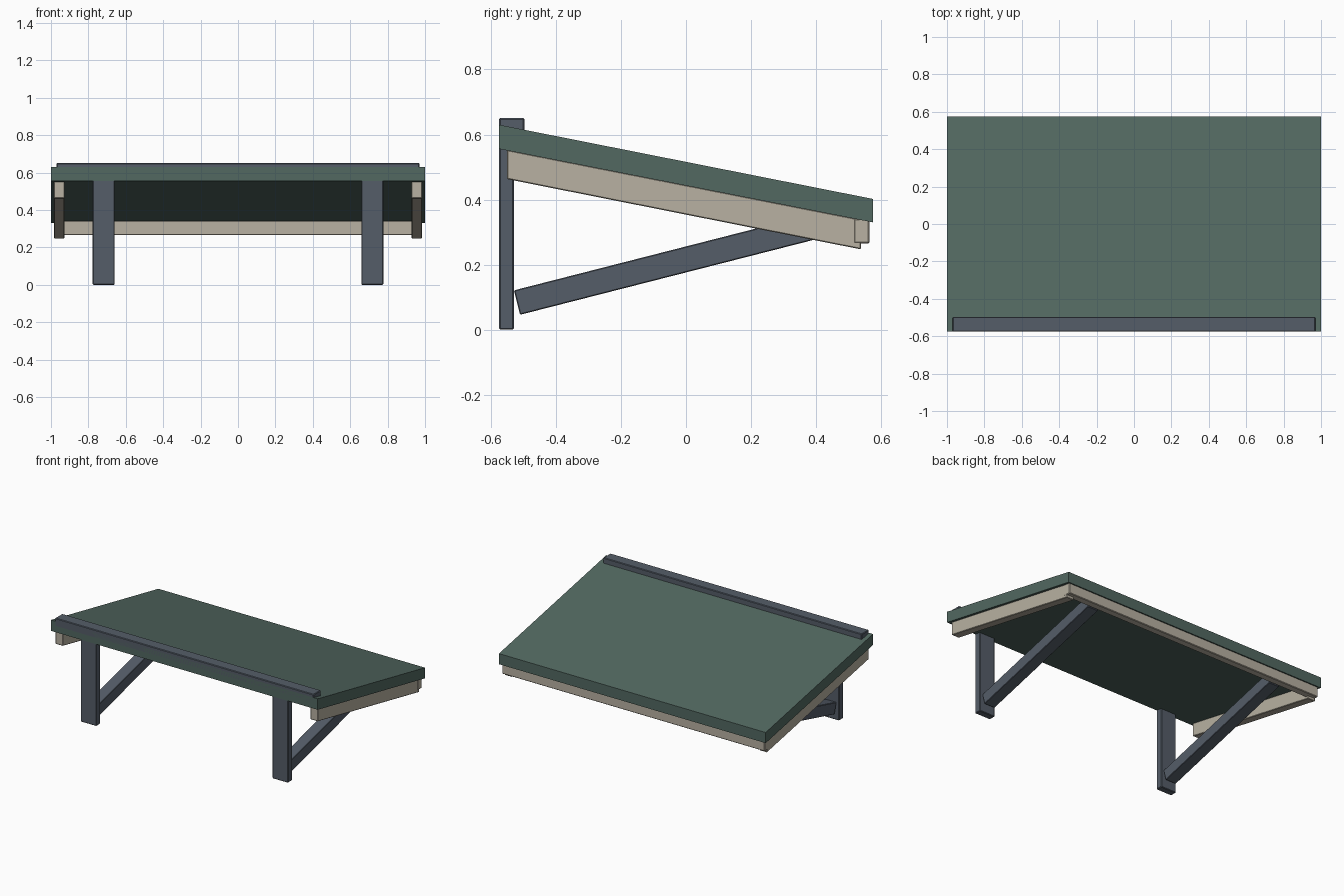
import bpy, bmesh

if "Cube" in bpy.data.objects:
    bpy.data.objects.remove(bpy.data.objects["Cube"])


def material(name, rgb):
    m = bpy.data.materials.new(name)
    m.diffuse_color = (*rgb, 1)
    m.use_nodes = True
    m.node_tree.nodes["Principled BSDF"].inputs["Base Color"].default_value = m.diffuse_color
    return m


GREEN = material("green_panel", (0.085, 0.14, 0.12))
CREAM = material("cream_timber", (0.48, 0.44, 0.36))
SLATE = material("slate_metal", (0.09, 0.11, 0.14))


def extrude_x(name, profile, x0, x1, mat, bevel=0.0):
    """Extrude a (y, z) profile from x0 to x1."""
    bm = bmesh.new()
    face = bm.faces.new([bm.verts.new((x0, y, z)) for y, z in profile])
    out = bmesh.ops.extrude_face_region(bm, geom=[face])
    moved = [v for v in out["geom"] if isinstance(v, bmesh.types.BMVert)]
    bmesh.ops.translate(bm, verts=moved, vec=(x1 - x0, 0, 0))
    bmesh.ops.recalc_face_normals(bm, faces=bm.faces)
    me = bpy.data.meshes.new(name)
    bm.to_mesh(me)
    bm.free()
    me.materials.append(mat)
    ob = bpy.data.objects.new(name, me)
    bpy.context.collection.objects.link(ob)
    if bevel:
        mod = ob.modifiers.new("edge_bevel", "BEVEL")
        mod.width = bevel
        mod.segments = 1
    return ob


def rect(y0, y1, z0, z1):
    return [(y0, z0), (y1, z0), (y1, z1), (y0, z1)]


# Sloping roof panel
extrude_x("roof_panel", [(-0.575, 0.556), (0.575, 0.33), (0.575, 0.402), (-0.575, 0.63)],
          -1, 1, GREEN)

# Flashing strip along the high edge
extrude_x("wall_flashing", rect(-0.575, -0.497, 0.595, 0.651), -0.97, 0.97, SLATE, 0.004)

# Beam under the low edge
extrude_x("edge_beam", rect(0.515, 0.564, 0.265, 0.342), -0.985, 0.985, CREAM, 0.004)

rail = [(-0.55, 0.463), (0.538, 0.247), (0.538, 0.339), (-0.55, 0.553)]
brace = [(-0.51, 0.046), (0.47, 0.296), (0.45, 0.371), (-0.529, 0.121)]

for side, s in (("left", -1), ("right", 1)):
    # Sloping side rail
    extrude_x(f"{side}_side_rail", rail, s * 0.928, s * 0.984, CREAM, 0.003)
    # Wall post and diagonal brace
    extrude_x(f"{side}_wall_post", rect(-0.575, -0.529, 0, 0.56),
              s * 0.66, s * 0.777, SLATE, 0.004)
    extrude_x(f"{side}_brace", brace, s * 0.678, s * 0.758, SLATE, 0.003)
